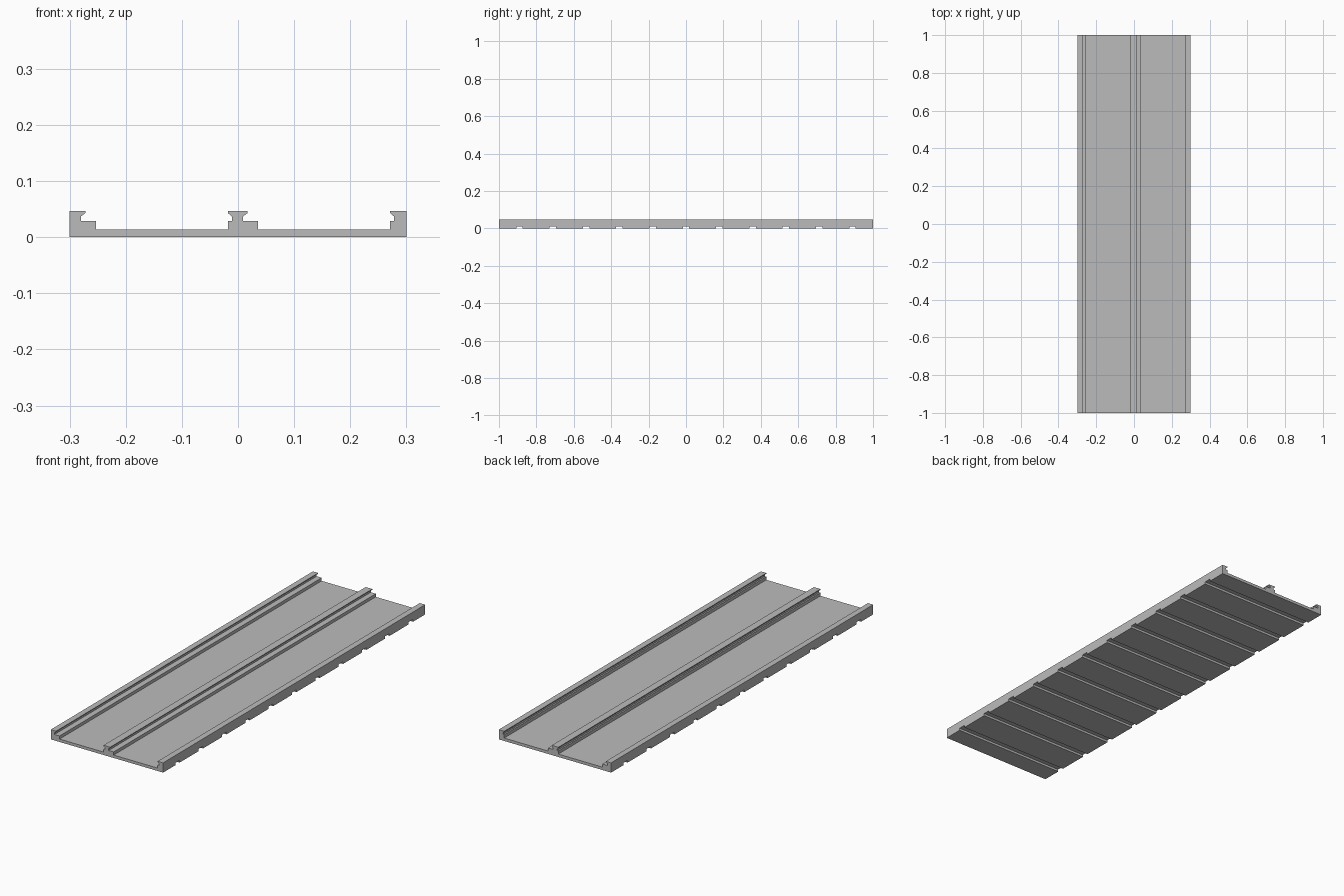
import bpy
import bmesh
from mathutils import Matrix

cube = bpy.data.objects.get("Cube")
if cube:
    bpy.data.objects.remove(cube, do_unlink=True)

HALF_W, HALF_L = 0.30, 1.0
FLOOR, LEDGE, NECK, LIP, TOP = 0.014, 0.029, 0.037, 0.043, 0.047
SLOTS, PITCH, SLOT_W, SLOT_H = 11, 0.178, 0.034, 0.011

grey = bpy.data.materials.new("plain grey")
grey.use_nodes = True
colour = (0.5, 0.5, 0.5, 1)
grey.diffuse_color = colour
grey.node_tree.nodes["Principled BSDF"].inputs["Base Color"].default_value = colour


def make_object(name, bm):
    bmesh.ops.recalc_face_normals(bm, faces=bm.faces)
    mesh = bpy.data.meshes.new(name)
    bm.to_mesh(mesh)
    bm.free()
    mesh.materials.append(grey)
    obj = bpy.data.objects.new(name, mesh)
    bpy.context.collection.objects.link(obj)
    return obj


def stepped_side(x):
    """Rail flank facing +x: overhanging lip, neck, then a wide ledge."""
    return [(x, TOP), (x, LIP), (x - 0.008, NECK), (x - 0.008, LEDGE),
            (x + 0.019, LEDGE), (x + 0.019, FLOOR)]


def plain_side(x):
    """Rail flank facing -x: a narrow foot, neck, then an overhanging lip."""
    return [(x, FLOOR), (x, LEDGE), (x + 0.007, LEDGE), (x + 0.007, NECK),
            (x, LIP), (x, TOP)]


# Panel with its three rails: one cross-section extruded along its length
profile = ([(-HALF_W, 0), (-HALF_W, TOP)] + stepped_side(-0.272)
           + plain_side(-0.018) + stepped_side(0.017)
           + plain_side(0.271) + [(HALF_W, TOP), (HALF_W, 0)])
bm = bmesh.new()
face = bm.faces.new([bm.verts.new((x, -HALF_L, z)) for x, z in profile])
ext = bmesh.ops.extrude_face_region(bm, geom=[face])
moved = [g for g in ext["geom"] if isinstance(g, bmesh.types.BMVert)]
bmesh.ops.translate(bm, verts=moved, vec=(0, 2 * HALF_L, 0))
panel = make_object("railed_panel", bm)

# Cross grooves cut through the underside
bm = bmesh.new()
for i in range(SLOTS):
    y = (i - (SLOTS - 1) / 2) * PITCH
    bmesh.ops.create_cube(bm, size=1, matrix=Matrix.Translation((0, y, 0))
                          @ Matrix.Diagonal((1, SLOT_W, 2 * SLOT_H, 1)))
cutter = make_object("groove_cutter", bm)
cutter.hide_render = True

cut = panel.modifiers.new("grooves", "BOOLEAN")
cut.operation = "DIFFERENCE"
cut.solver = "EXACT"
cut.object = cutter

# Bake the cut and remove the helper
bpy.context.view_layer.update()
graph = bpy.context.evaluated_depsgraph_get()
baked = bpy.data.meshes.new_from_object(panel.evaluated_get(graph))
panel.modifiers.clear()
panel.data = baked
bpy.data.objects.remove(cutter, do_unlink=True)
